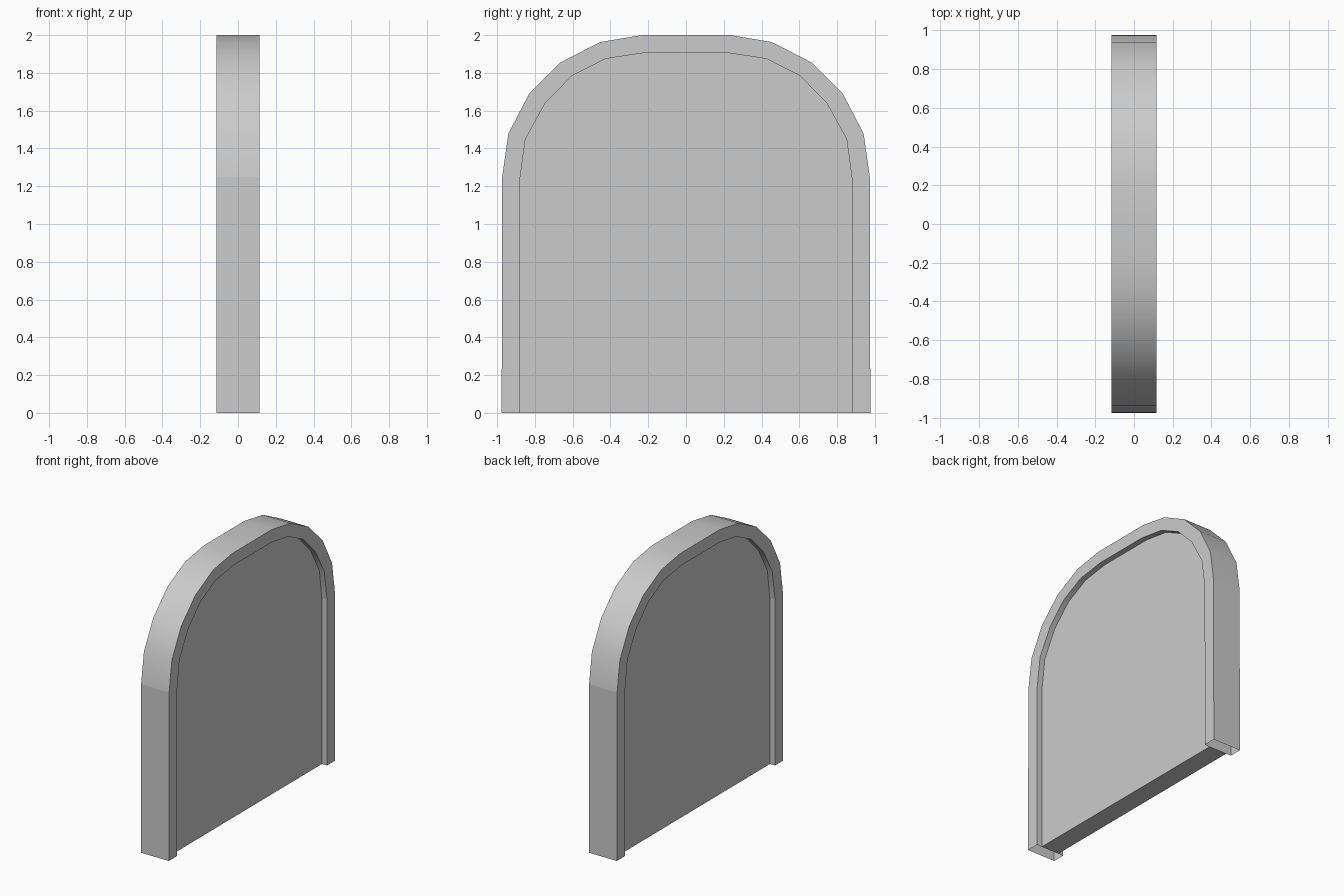
import bpy, bmesh, math

if "Cube" in bpy.data.objects:
    bpy.data.objects.remove(bpy.data.objects["Cube"])

FRAME_X, PANEL_X = 0.115, 0.073

# Half profiles (y, z) from the foot up to the flat crown
OUTER = [(0.976, 0), (0.973, 1.25), (0.94, 1.48), (0.83, 1.69),
         (0.665, 1.855), (0.455, 1.963), (0.235, 2.0)]
INNER = [(0.882, 0), (0.88, 1.23), (0.85, 1.45), (0.745, 1.64),
         (0.603, 1.785), (0.425, 1.875), (0.22, 1.906)]


def mirrored(half):
    return half + [(-y, z) for y, z in reversed(half)]


def finish(name, bm):
    bmesh.ops.recalc_face_normals(bm, faces=bm.faces)
    mesh = bpy.data.meshes.new(name)
    bm.to_mesh(mesh)
    bm.free()
    obj = bpy.data.objects.new(name, mesh)
    bpy.context.collection.objects.link(obj)
    return obj


# Arched frame: a rectangular section swept round the arch, open at the feet
bm = bmesh.new()
sections = []
for (oy, oz), (iy, iz) in zip(mirrored(OUTER), mirrored(INNER)):
    corners = [(FRAME_X, oy, oz), (-FRAME_X, oy, oz),
               (-FRAME_X, iy, iz), (FRAME_X, iy, iz)]
    sections.append([bm.verts.new(c) for c in corners])
for a, b in zip(sections, sections[1:]):
    for i in range(4):
        j = (i + 1) % 4
        bm.faces.new((a[i], a[j], b[j], b[i]))
frame = finish("arch_frame", bm)
bpy.context.view_layer.objects.active = frame
frame.select_set(True)
bpy.ops.object.shade_smooth_by_angle(angle=math.radians(30))
# Straight jambs stay flat below the curve
for face in frame.data.polygons:
    if face.center.z < 1.0:
        face.use_smooth = False

# Door panel, recessed equally on both sides
bm = bmesh.new()
face = bm.faces.new([bm.verts.new((-PANEL_X, y, z)) for y, z in mirrored(INNER)])
ext = bmesh.ops.extrude_face_region(bm, geom=[face], use_keep_orig=True)
verts = [v for v in ext["geom"] if isinstance(v, bmesh.types.BMVert)]
bmesh.ops.translate(bm, verts=verts, vec=(2 * PANEL_X, 0, 0))
# Drop the rim hidden against the frame, keeping the front, back and sill
rim = [f for f in bm.faces if len(f.verts) == 4 and f.calc_center_median().z > 0.01]
bmesh.ops.delete(bm, geom=rim, context='FACES')
finish("door_panel", bm)
